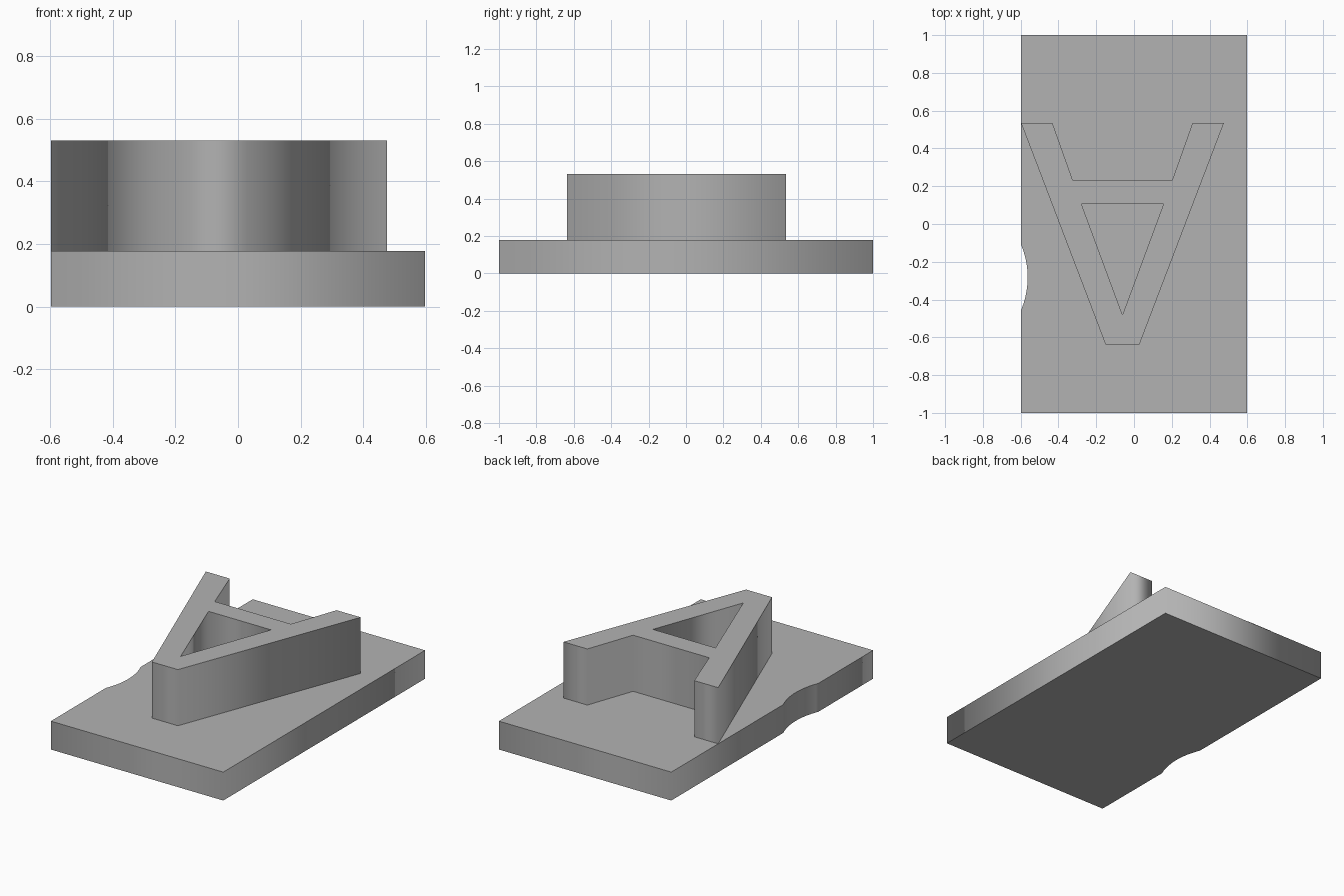
import bpy
import math

cube = bpy.data.objects.get("Cube")
if cube:
    bpy.data.objects.remove(cube, do_unlink=True)

# Single plain grey finish
GREY = (0.45, 0.45, 0.45, 1.0)
grey = bpy.data.materials.new("plain_grey")
grey.diffuse_color = GREY
grey.use_nodes = True
grey.node_tree.nodes["Principled BSDF"].inputs["Base Color"].default_value = GREY


def prism(name, outlines, bottom, top):
    """Extrude closed outlines (inner ones become holes) between two heights."""
    curve = bpy.data.curves.new(name + "_outline", "CURVE")
    curve.dimensions = "2D"
    curve.fill_mode = "BOTH"
    curve.extrude = (top - bottom) / 2
    for outline in outlines:
        spline = curve.splines.new("POLY")
        spline.points.add(len(outline) - 1)
        for point, (x, y) in zip(spline.points, outline):
            point.co = (x, y, 0, 1)
        spline.use_cyclic_u = True
    source = bpy.data.objects.new(name + "_source", curve)
    bpy.context.collection.objects.link(source)
    source.location.z = (top + bottom) / 2
    bpy.context.view_layer.update()

    # Turn the filled outline into a plain mesh
    depsgraph = bpy.context.evaluated_depsgraph_get()
    mesh = bpy.data.meshes.new_from_object(source.evaluated_get(depsgraph))
    mesh.name = name
    solid = bpy.data.objects.new(name, mesh)
    solid.location = source.location
    bpy.context.collection.objects.link(solid)
    bpy.data.objects.remove(source, do_unlink=True)
    mesh.materials.clear()
    mesh.materials.append(grey)
    return solid


# Base slab with a shallow round notch in its right edge
HALF_X, HALF_Y, SLAB_TOP, BLOCK_TOP = 0.598, 1.0, 0.178, 0.53
NOTCH_Y, NOTCH_HALF, NOTCH_DEPTH, STEPS = -0.283, 0.173, 0.035, 24
radius = (NOTCH_HALF ** 2 + NOTCH_DEPTH ** 2) / (2 * NOTCH_DEPTH)
sweep = math.asin(NOTCH_HALF / radius)
center_x = -HALF_X + NOTCH_DEPTH - radius
notch = []
for i in range(STEPS + 1):
    angle = sweep * (2 * i / STEPS - 1)
    notch.append((center_x + radius * math.cos(angle),
                  NOTCH_Y + radius * math.sin(angle)))
slab = [(-HALF_X, -HALF_Y)] + notch + [
    (-HALF_X, HALF_Y), (HALF_X, HALF_Y), (HALF_X, -HALF_Y)]
prism("base_slab", [slab], 0, SLAB_TOP)

# Raised splayed frame: mirrored half profile about its own centre line
AXIS = -0.061
half = [(0.09, -0.637), (0.537, 0.535), (0.371, 0.535), (0.264, 0.234)]
outer = [(AXIS + x, y) for x, y in half]
outer += [(AXIS - x, y) for x, y in reversed(half)]
opening = [(AXIS, -0.481), (AXIS + 0.217, 0.105), (AXIS - 0.217, 0.105)]
prism("raised_frame", [outer, opening], SLAB_TOP, BLOCK_TOP)
